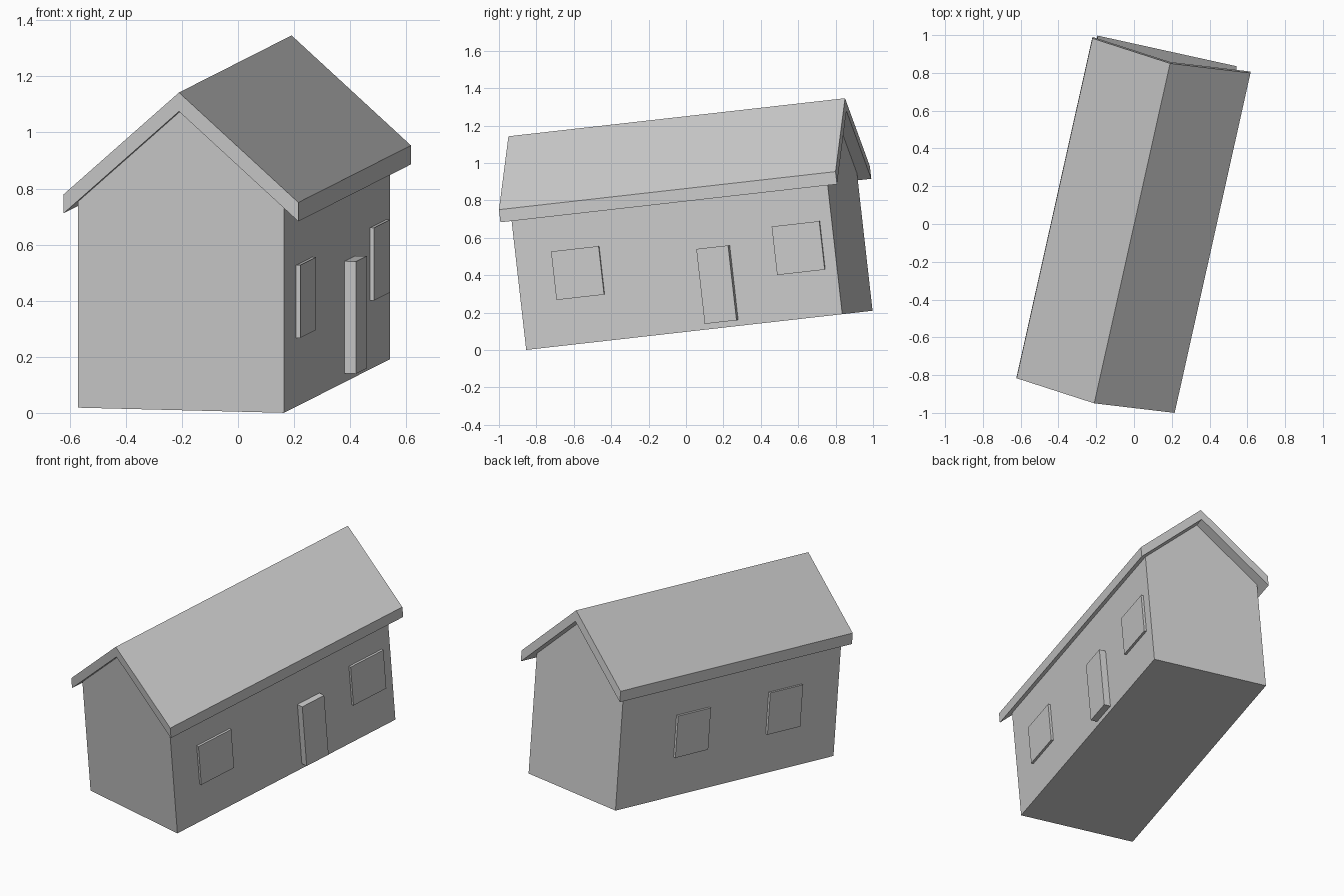
import bpy, bmesh
from math import radians
from mathutils import Matrix

if "Cube" in bpy.data.objects:
    bpy.data.objects.remove(bpy.data.objects["Cube"])

# House frame: turned about z, then pitched about x
FRAME = (Matrix.Translation((-0.0145, 0.0715, 0.105))
         @ Matrix.Rotation(radians(6.45), 4, 'X')
         @ Matrix.Rotation(radians(-12.5), 4, 'Z'))


def finish(name, bm):
    bmesh.ops.recalc_face_normals(bm, faces=bm.faces)
    me = bpy.data.meshes.new(name)
    bm.to_mesh(me)
    bm.free()
    ob = bpy.data.objects.new(name, me)
    ob.matrix_world = FRAME
    bpy.context.collection.objects.link(ob)
    return ob


def extrude_profile(name, pts, y0, y1):
    """Extrude an x/z profile along the length of the house."""
    bm = bmesh.new()
    face = bm.faces.new([bm.verts.new((x, y0, z)) for x, z in pts])
    geom = bmesh.ops.extrude_face_region(bm, geom=[face])["geom"]
    verts = [v for v in geom if isinstance(v, bmesh.types.BMVert)]
    bmesh.ops.translate(bm, verts=verts, vec=(0, y1 - y0, 0))
    return finish(name, bm)


def box(name, lo, hi):
    bm = bmesh.new()
    bmesh.ops.create_cube(bm, size=1)
    for v in bm.verts:
        v.co = [a if c < 0 else b for c, a, b in zip(v.co, lo, hi)]
    return finish(name, bm)


HALF = 0.3765

# Walls with gables
extrude_profile("walls", [(-HALF, 0), (HALF, 0), (HALF, 0.75),
                          (0.003, 1.079), (-HALF, 0.741)], -0.871, 0.871)

# Roof: folded slab with upright eave edges
top = [(-0.418, 0.770), (0.003, 1.1455), (0.439, 0.7615)]
under = [(x, z - 0.068) for x, z in reversed(top)]
extrude_profile("roof", top + under, -0.919, 0.936)

# Window panels: side and centre along the length
for i, (side, y) in enumerate([(1, -0.541), (1, 0.675), (-1, 0.297), (-1, -0.439)]):
    a, b = sorted((side * (HALF - 0.02), side * (HALF + 0.015)))
    box(f"window_{i + 1}", (a, y - 0.131, 0.247), (b, y + 0.131, 0.508))

# Door panel
box("door", (HALF - 0.02, 0.126, 0.031), (HALF + 0.042, 0.301, 0.434))
